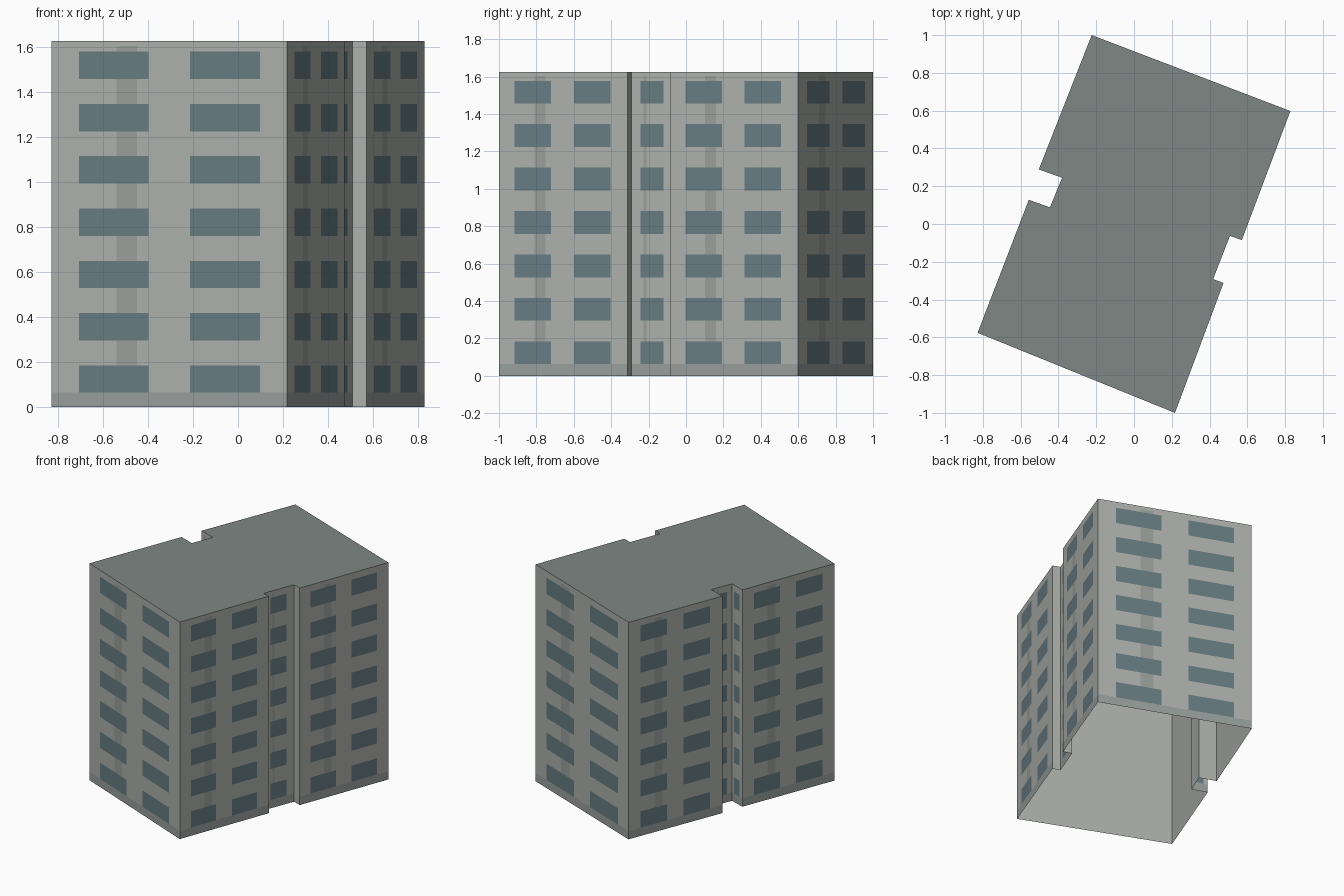
import bpy, bmesh
from mathutils import Vector

if "Cube" in bpy.data.objects:
    bpy.data.objects.remove(bpy.data.objects["Cube"])

H, FLOORS = 1.626, 7
STEP = H / FLOORS
SILL, HEAD = 0.0625, 0.184         # window heights within each floor
PIER_TOP = 1.602

# Footprint corner, and facade type of the wall that starts there
PLAN = [
    ((-0.828, -0.576), "wide"), ((0.217, -1.0), "long"),
    ((0.474, -0.312), "plain"), ((0.419, -0.292), "single"), ((0.508, -0.063), "plain"),
    ((0.571, -0.085), "long"), ((0.828, 0.598), "wide"), ((-0.224, 1.0), "long"),
    ((-0.504, 0.289), "single"), ((-0.381, 0.245), "single"), ((-0.445, 0.088), "single"),
    ((-0.557, 0.128), "long"),
]
# Window spans and faint stripe, as fractions of the wall length
FACADE = {
    "wide": ([(0.117, 0.413), (0.589, 0.886)], (0.276, 0.363)),
    "long": ([(0.123, 0.406), (0.583, 0.868)], (0.275, 0.361)),
    "single": ([(0.215, 0.75)], (0.28, 0.35)),
}


def material(name, rgb):
    m = bpy.data.materials.new(name)
    m.diffuse_color = (*rgb, 1)
    m.use_nodes = True
    m.node_tree.nodes["Principled BSDF"].inputs["Base Color"].default_value = m.diffuse_color
    return m


def finish(bm, name, mat):
    me = bpy.data.meshes.new(name)
    bm.to_mesh(me)
    bm.free()
    me.materials.append(mat)
    bpy.context.collection.objects.link(bpy.data.objects.new(name, me))


def wall_panel(bm, a, b, span, z0, z1, offset=0.0):
    """Upright rectangle on the wall from a to b, lifted off it by offset."""
    a, b = Vector((*a, 0)), Vector((*b, 0))
    out = (b - a).cross(Vector((0, 0, 1))).normalized() * offset
    p, q = (a.lerp(b, u) + out for u in span)
    corners = [(p, z0), (q, z0), (q, z1), (p, z1)]
    bm.faces.new([bm.verts.new((v.x, v.y, z)) for v, z in corners])


walls, windows, stripes, plinth, roof = (bmesh.new() for _ in range(5))

for i, (a, kind) in enumerate(PLAN):
    b = PLAN[(i + 1) % len(PLAN)][0]
    wall_panel(walls, a, b, (0, 1), 0, H)
    if kind == "plain":
        continue
    spans, stripe = FACADE[kind]
    # Painted plinth and stripe lie on the wall, windows lie over them
    wall_panel(plinth, a, b, (0, 1), 0, SILL, 0.001)
    wall_panel(stripes, a, b, stripe, SILL, PIER_TOP, 0.001)
    for floor in range(FLOORS):
        for span in spans:
            wall_panel(windows, a, b, span, floor * STEP + SILL, floor * STEP + HEAD, 0.002)

# Flat roof; the shell is open underneath
roof.faces.new([roof.verts.new((x, y, H)) for (x, y), _ in PLAN])
bmesh.ops.remove_doubles(walls, verts=walls.verts, dist=1e-5)

finish(walls, "walls", material("wall_concrete", (0.415, 0.435, 0.41)))
finish(windows, "windows", material("window_glass", (0.135, 0.2, 0.225)))
finish(stripes, "facade_stripes", material("stripe_concrete", (0.325, 0.35, 0.33)))
finish(plinth, "plinth", material("plinth_concrete", (0.315, 0.345, 0.335)))
finish(roof, "roof", material("roof_felt", (0.215, 0.245, 0.23)))
